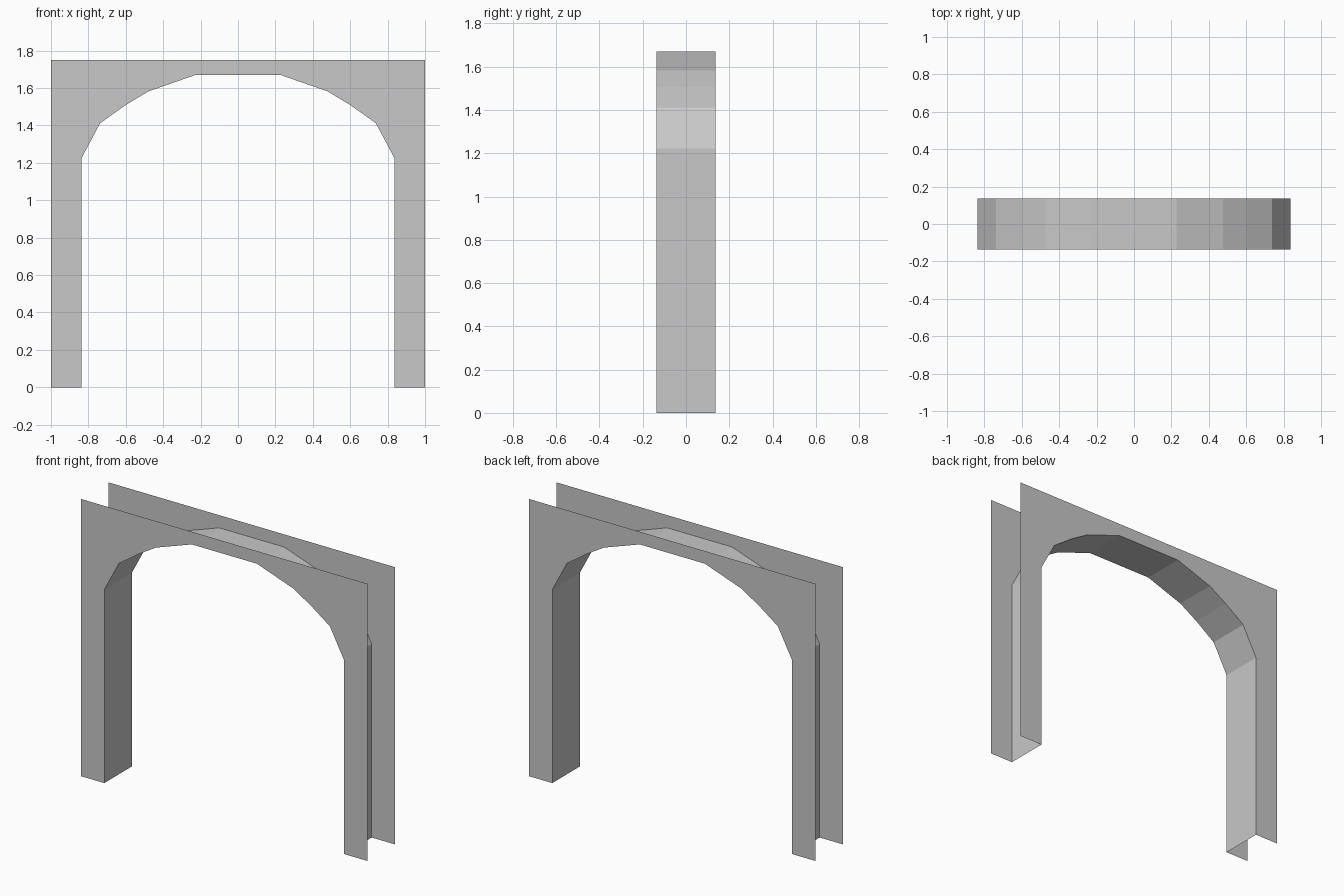
import bpy

if "Cube" in bpy.data.objects:
    bpy.data.objects.remove(bpy.data.objects["Cube"])

DEPTH = 0.137   # half of the arch depth
TOP = 1.75

# One flat stone colour
stone = bpy.data.materials.new("stone_grey")
stone.diffuse_color = (0.58, 0.58, 0.58, 1)
stone.use_nodes = True
stone.node_tree.nodes["Principled BSDF"].inputs["Base Color"].default_value = stone.diffuse_color

# Inner opening profile, right half, mirrored to the left
half = [(0.838, 0), (0.838, 1.222), (0.737, 1.412), (0.602, 1.508),
        (0.477, 1.583), (0.227, 1.67)]
opening = [(-x, z) for x, z in half] + half[::-1]


def add_part(name, verts, faces):
    mesh = bpy.data.meshes.new(name)
    mesh.from_pydata(verts, [], faces)
    mesh.materials.append(stone)
    obj = bpy.data.objects.new(name, mesh)
    bpy.context.collection.objects.link(obj)
    return obj


# Front and back wall sheets: outer rectangle with the arched opening
outline = opening + [(1, 0), (1, TOP), (-1, TOP), (-1, 0)]
for name, y in (("front_wall", -DEPTH), ("back_wall", DEPTH)):
    loop = list(range(len(outline)))
    if y < 0:
        loop.reverse()      # face outwards
    add_part(name, [(x, y, z) for x, z in outline], [loop])

# Inner lining of the arch, open at the floor
n = len(opening)
verts = [(x, y, z) for y in (-DEPTH, DEPTH) for x, z in opening]
faces = [(i, i + 1, n + i + 1, n + i) for i in range(n - 1)]
add_part("arch_lining", verts, faces)
